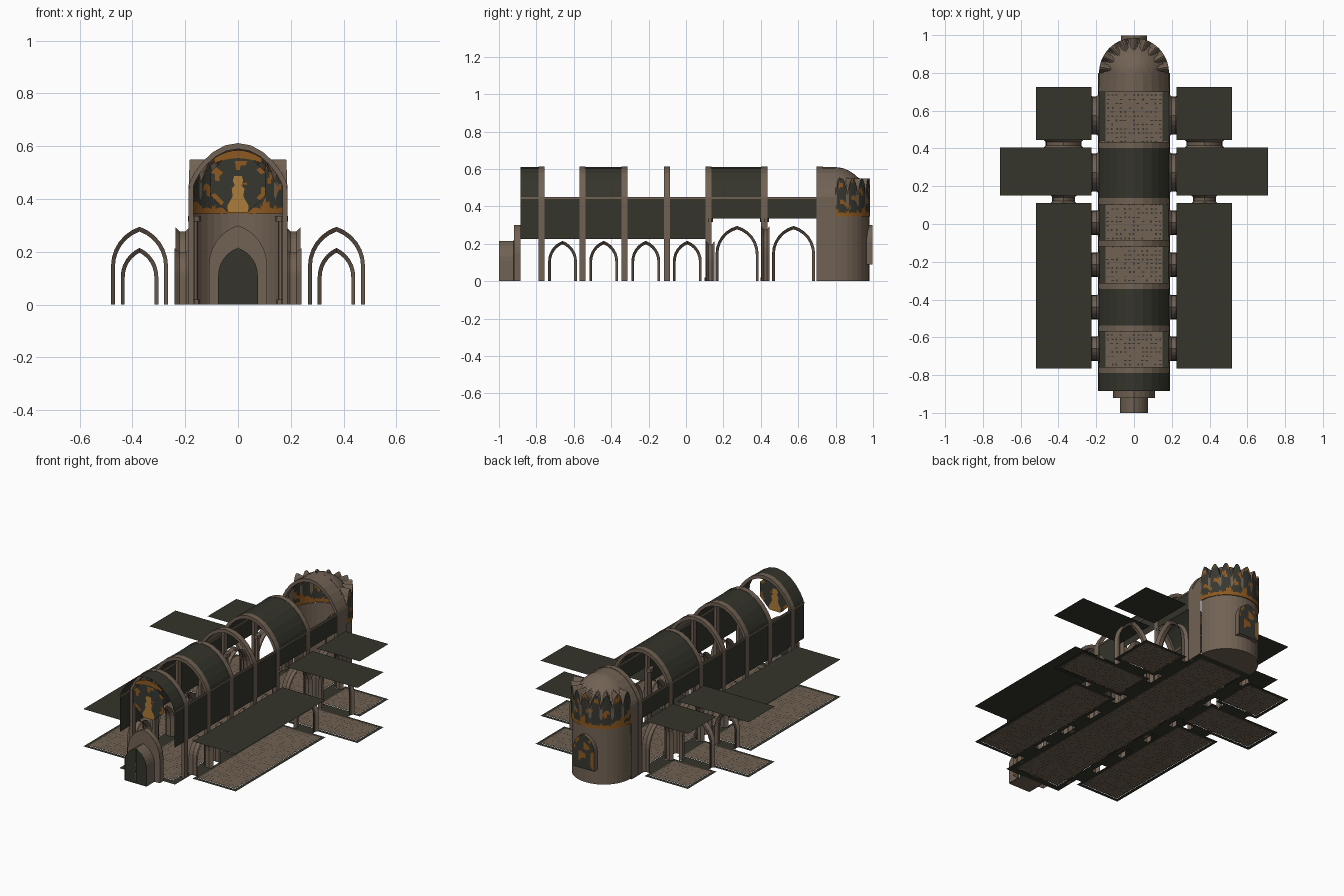
import bpy, bmesh, math, random

if "Cube" in bpy.data.objects:
    bpy.data.objects.remove(bpy.data.objects["Cube"])
random.seed(4)

def mat(name, r, g, b):
    m = bpy.data.materials.new(name)
    m.diffuse_color = (r, g, b, 1)
    m.use_nodes = True
    m.node_tree.nodes["Principled BSDF"].inputs["Base Color"].default_value = m.diffuse_color
    return m

STONE = mat("brown stone", 0.165, 0.122, 0.088)
DARK = mat("dark plaster", 0.035, 0.035, 0.025)
ORANGE = mat("orange glass", 0.27, 0.10, 0.015)
GOLD = mat("gold glass", 0.42, 0.20, 0.04)
GLASS = mat("dark glass", 0.037, 0.039, 0.03)
MATS = [STONE, DARK, ORANGE, GOLD, GLASS]

def obj(name, verts, faces, m=0, rule=None):
    me = bpy.data.meshes.new(name)
    me.from_pydata(verts, [], faces)
    for k in MATS:
        me.materials.append(k)
    for p in me.polygons:
        p.material_index = rule(p.center) if rule else m
    bm = bmesh.new()
    bm.from_mesh(me)
    bmesh.ops.remove_doubles(bm, verts=bm.verts, dist=1e-5)
    bmesh.ops.recalc_face_normals(bm, faces=bm.faces)
    bm.to_mesh(me)
    bm.free()
    o = bpy.data.objects.new(name, me)
    bpy.context.collection.objects.link(o)
    return o

def grid(name, rows, m=0, rule=None):
    """Sheet through equally long rows of points."""
    n = len(rows[0])
    f = [(i*n+j, i*n+j+1, i*n+n+j+1, i*n+n+j) for i in range(len(rows)-1) for j in range(n-1)]
    return obj(name, [p for r in rows for p in r], f, m, rule)

def box(name, x0, x1, y0, y1, z0, z1, m=0):
    v = [(x, y, z) for x in (x0, x1) for y in (y0, y1) for z in (z0, z1)]
    f = [(0, 1, 3, 2), (4, 6, 7, 5), (0, 4, 5, 1), (2, 3, 7, 6), (0, 2, 6, 4), (1, 5, 7, 3)]
    return obj(name, v, f, m)

def plane(name, x0, x1, y0, y1, z, m=0):
    return obj(name, [(x0, y0, z), (x1, y0, z), (x1, y1, z), (x0, y1, z)], [(0, 1, 2, 3)], m)

def arch(w, h, spring, n=6):
    """Pointed arch outline from right foot over the apex to left foot."""
    H = h - spring
    c = (H*H - w*w) / (2*w)
    R = w + c
    top = math.atan2(H, c)
    right = [(w, 0)] + [(R*math.cos(top*i/n) - c, spring + R*math.sin(top*i/n)) for i in range(n+1)]
    return right + [(-a, b) for a, b in right[-2::-1]]

def splayed_arch(name, cx, cy, axis, w, h, spring, depth):
    """Arch reveal that is wide at both ends and narrow in the middle."""
    rows = []
    for t, ins in ((-.5, 0), (-.2, .015), (.2, .015), (.5, 0)):
        d = t * depth
        pr = arch(w - ins, h - ins*1.2, spring)
        rows.append([(cx+d, cy+a, b) if axis == 'x' else (cx+a, cy+d, b) for a, b in pr])
    return grid(name, rows)

W, SPR = 0.185, 0.45
def vz(x, w=W, top=0.61):
    return SPR + (top - SPR) * max(0, 1 - (x/w)**2) ** 0.8

def vault_row(y, w=W, top=0.61, n=12):
    return [(w*math.cos(math.pi*i/n), y, vz(w*math.cos(math.pi*i/n), w, top)) for i in range(n+1)]

# floors: dark border, stone field, small dark inlays
def floor(name, x0, x1, y0, y1, e=.022):
    grid(name + "_border", [[(x, y, 0) for x, y in ((x0+d, y0+d), (x1-d, y0+d), (x1-d, y1-d), (x0+d, y1-d),
                                                    (x0+d, y0+d))] for d in (0, e)], 1)
    plane(name, x0+e, x1-e, y0+e, y1-e, .002)
    v, f = [], []
    nx, ny = int((x1-x0-2*e)/.022), int((y1-y0-2*e)/.022)
    for i in range(nx):
        for j in range(ny):
            if random.random() < 0.6:
                x = x0 + e + (i+.5)*(x1-x0-2*e)/nx + random.uniform(-.003, .003)
                y = y0 + e + (j+.5)*(y1-y0-2*e)/ny
                a, b = random.choice(((.007, .0025), (.004, .005)))
                for z in (.001, .003):
                    k = len(v)
                    v += [(x-a, y-b, z), (x+a, y-b, z), (x+a, y+b, z), (x-a, y+b, z)]
                    f.append((k, k+1, k+2, k+3))
    obj(name + "_inlays", v, f, 1)

floor("nave_floor", -0.19, 0.19, -0.885, 0.80, .04)

small, large = (0.077, 0.215, 0.105), (0.115, 0.295, 0.145)
for s, side in ((1, "right"), (-1, "left")):
    # aisle, transept and choir aisle: floor and flat ceiling
    for nm, xe, y0, y1, z in (("aisle", .52, -.765, .11, .23), ("transept", .71, .15, .405, .34),
                              ("choir_aisle", .52, .445, .725, .34)):
        xa, xb = sorted((s*.225, s*xe))
        floor(f"{side}_{nm}_floor", xa, xb, y0, y1)
        plane(f"{side}_{nm}_ceiling", xa, xb, y0, y1, z, 1)
    # arches from nave to aisles
    for y in (-.66, -.44, -.215, .007):
        splayed_arch(f"{side}_aisle_arch", s*.21, y, 'x', *small, .062)
        plane("arch_threshold", *sorted((s*.185, s*.23)), y-.065, y+.065, 0, 1)
    for y in (.273, .575):
        splayed_arch(f"{side}_choir_arch", s*.21, y, 'x', *large, .055)
        plane("arch_threshold", *sorted((s*.185, s*.23)), y-.1, y+.1, 0, 1)
    # arches along the aisles
    splayed_arch(f"{side}_low_cross_arch", s*.373, .13, 'y', .071, .215, .105, .045)
    splayed_arch(f"{side}_high_cross_arch", s*.373, .425, 'y', .108, .295, .145, .045)
    plane("cross_threshold", s*.373-.06, s*.373+.06, .11, .15, 0, 1)
    plane("cross_threshold", s*.373-.095, s*.373+.095, .405, .445, 0, 1)
    # upper nave walls with string course
    for nm, y0, y1, z in (("nave", -.885, .11, .225), ("choir", .11, .70, .335)):
        grid(f"{side}_{nm}_wall", [[(s*W, y0, z), (s*W, y0, SPR)], [(s*W, y1, z), (s*W, y1, SPR)]], 1)
    box(f"{side}_string_course", s*.182, s*.188, -.885, .70, .44, .45)
    # crossing columns with capitals
    for y in (.12, .42):
        for r, z0, z1 in ((.014, 0, .315), (.024, .315, .335), (.022, 0, .02)):
            bpy.ops.mesh.primitive_cylinder_add(vertices=8, radius=r, depth=z1-z0,
                                                location=(s*.165, y, (z0+z1)/2))
            c = bpy.context.object
            c.name = "crossing_column"
            c.data.materials.append(STONE)

# piers and transverse ribs
for y in (-.773, -.553, -.328, -.102, .121, .418, .715):
    a, b = y - .0165, y + .0165
    for s in (1, -1):
        box("pier", s*.168, s*.188, a, b, 0, SPR)
    o0, o1 = vault_row(a, .188, .612), vault_row(b, .188, .612)
    i0, i1 = vault_row(a, .168, .59), vault_row(b, .168, .59)
    grid("rib", [o0, o1, i1, i0, o0])

# vault bays that are closed
for y0, y1 in ((-.885, -.773), (-.553, -.328), (.121, .418)):
    grid("vault", [vault_row(y0), vault_row(y1)], 1)

# choir end bay in stone
rows = []
for y in (.70, .80):
    r = vault_row(y)
    rows.append([(W, y, 0)] + r + [(-W, y, 0)])
grid("apse_bay", rows)

# apse wall
CY, N, SUB = 0.80, 9, 8
def polar(r, a, z):
    return (r*math.cos(a), CY + r*math.sin(a), z)
angs = [math.pi*i/(N*SUB) for i in range(N*SUB+1)]
seg = [math.pi*i/18 for i in range(19)]
grid("apse_wall", [[polar(W-.005, a, z) for a in seg] for z in (0, .345)])
grid("apse_sill", [[polar(r, a, .345) for a in seg] for r in (W-.005, W)])
obj("apse_floor", [polar(W-.005, a, 0) for a in seg], [tuple(range(19))])

# apse windows: glass between stone edges
def lunette(a):
    t = abs((a*N/math.pi) % 1 - .5) * 2
    return .46 + .09 * (1 - t**2.2)
def glass_rule(c):
    t = abs((math.atan2(c.y-CY, c.x)*N/math.pi) % 1 - .5) * 2
    if t > .8 and c.z > .4:
        return 0
    if c.z < .37:
        return 2
    k = math.sin(c.x*70 + c.z*50) + math.sin(c.z*80 - c.x*40 + c.y*60)
    return 2 if k > 1.0 else 4
grid("apse_windows", [[polar(W, a, .345 + (lunette(a)-.345)*k/9) for a in angs] for k in range(10)],
     rule=glass_rule)

# half dome with a lunette over each window
grid("apse_dome", [[polar(W*q, a, max(vz(W*q), lunette(a) if q > .4 else 0)) for a in angs]
                   for q in (0, .2, .4, .52, .58, .63, .69, .75, .81, .87, .93, 1)])

# pointed window on the back of the apse
def pane_rule(c):
    k = math.sin(c.x*75 + c.z*40) + math.sin(c.z*85 - c.x*50)
    return 2 if k > .4 else 4
pr = [(a, b+.09) for a, b in arch(.07, .21, .12)]
grid("back_window_frame", [[(a, y, b) for a, b in pr + pr[:1]] for y in (.955, .998)])
grid("back_window_glass", [[(a*k/6, .998, .17 + (b-.17)*k/6) for a, b in pr + pr[:1]] for k in range(7)],
     rule=pane_rule)

# octagonal front window with gold figure and orange crescent above
def rose_rule(c):
    k = math.sin(c.x*70 + 1) + math.sin(c.z*75 - abs(c.x)*50)
    return 2 if k > 1.2 else 4
CZ, RO = .458, .113
oct_ = [(RO*math.cos(math.pi*(i+.5)/4), CZ + RO*math.sin(math.pi*(i+.5)/4)) for i in range(9)]
ring = []
for (a, b), (c, d) in zip(oct_, oct_[1:]):
    ring += [(a + (c-a)*k/3, b + (d-b)*k/3) for k in range(3)]
ring.append(oct_[-1])
grid("front_window", [[(x*k/6, -.87, CZ + (z-CZ)*k/6) for x, z in ring] for k in range(7)],
     rule=rose_rule)
xs = [-.09 + .18*i/8 for i in range(9)]
grid("front_window_crescent", [[(x, -.871, (.555 if k else .535) + (.03 if k else .02)*(1-(x/.09)**2))
                                for x in xs] for k in (0, 1)], 2)
half = [(.038, .35), (.04, .375), (.02, .41), (.024, .44), (.012, .452), (.02, .47), (.014, .487)]
fig = half + [(-x, z) for x, z in half[::-1]]
for y in (-.873, -.867):
    obj("front_window_figure", [(x, y, z) for x, z in fig], [tuple(range(len(fig)))], 3)

# stepped portal with two door leaves
big, low = arch(.11, .30, .15), arch(.075, .215, .11)
grid("portal", [[(a, y, b) for a, b in p]
                for p, y in ((big, -.885), (big, -.92), (low, -.921), (low, -1))])
plane("portal_floor", -.072, .072, -1, -.885, 0)
mid = len(low)//2
for s in (1, -1):
    leaf = [(s*.002, -.995, 0)] + [(s*max(a, .002), -.995, b) for a, b in low[:mid+1]]
    obj("door_leaf", leaf, [tuple(range(len(leaf)))], 1)
